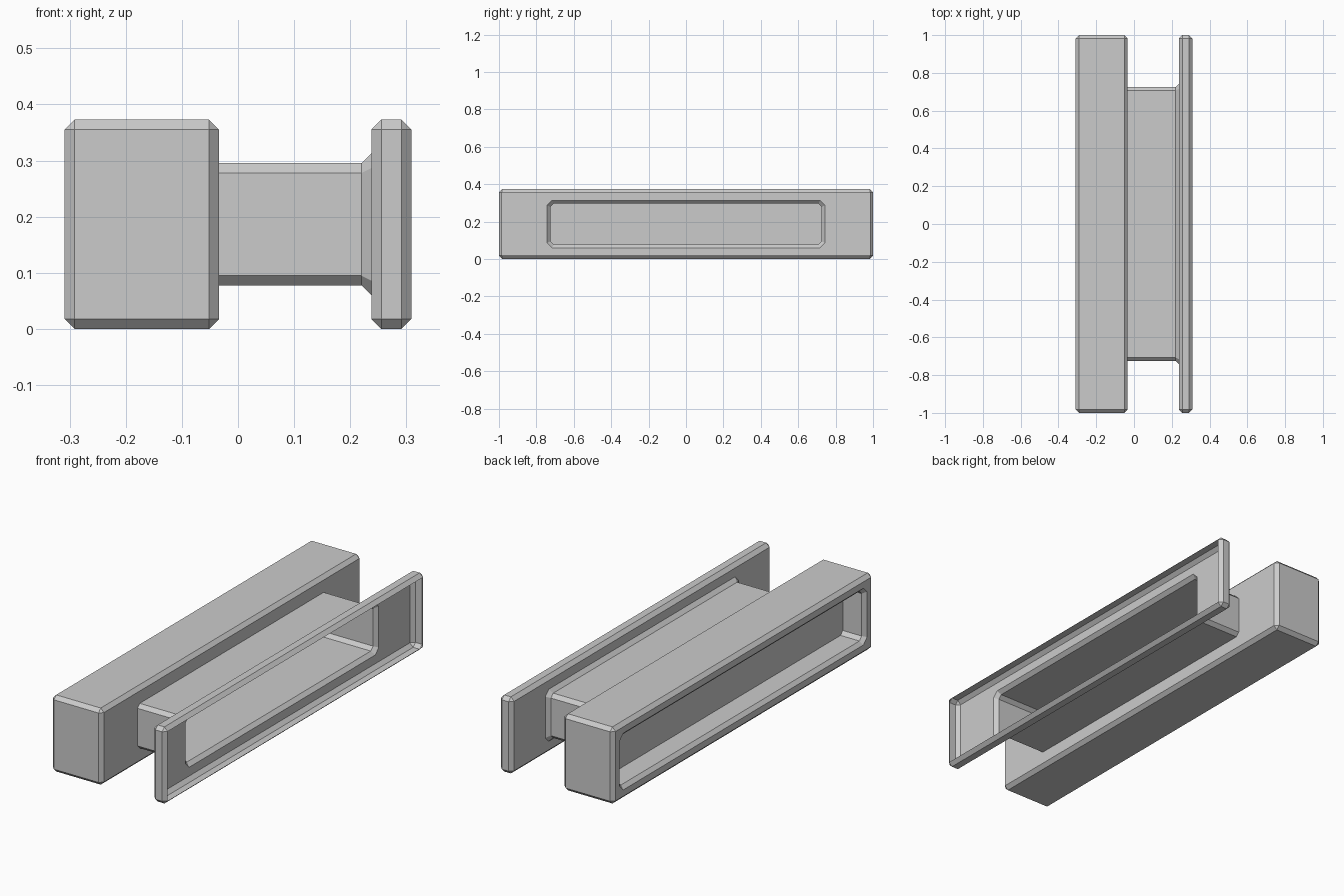
import bpy, bmesh

if "Cube" in bpy.data.objects:
    bpy.data.objects.remove(bpy.data.objects["Cube"])

ZC = 0.1865          # shared centre height
B = 0.0175           # bevel width


def ring(bm, x, hy, hz, c):
    """Rectangle with chamfered corners in the plane x = const."""
    pts = [(hy, hz - c), (hy - c, hz), (c - hy, hz), (-hy, hz - c),
           (-hy, c - hz), (c - hy, -hz), (hy - c, -hz), (hy, c - hz)]
    return [bm.verts.new((x, y, ZC + z)) for y, z in pts]


def loft(name, sections, cap_start=False, cap_end=False):
    """Skin a run of sections; zero-chamfer sections collapse to plain rectangles."""
    bm = bmesh.new()
    rings = [ring(bm, *s) for s in sections]
    for a, b in zip(rings, rings[1:]):
        for i in range(8):
            j = (i + 1) % 8
            bm.faces.new((a[i], a[j], b[j], b[i]))
    if cap_start:
        bm.faces.new(rings[0][::-1])
    if cap_end:
        bm.faces.new(rings[-1])
    bmesh.ops.remove_doubles(bm, verts=bm.verts, dist=1e-5)
    bmesh.ops.recalc_face_normals(bm, faces=bm.faces)
    me = bpy.data.meshes.new(name)
    bm.to_mesh(me)
    bm.free()
    ob = bpy.data.objects.new(name, me)
    bpy.context.collection.objects.link(ob)
    return ob


HY, HZ = 1.0, 0.1865          # outer half sizes of block and flange
NY, NZ = 0.725, 0.109         # neck half sizes

# Thick block with a shallow pocket in its outer face
loft("block", [
    (-0.19, 0.935, 0.121, B),
    (-0.292, 0.935, 0.121, B),
    (-0.309, 0.952, 0.138, 0.028),
    (-0.309, HY - B, HZ - B, 0),
    (-0.309 + B, HY, HZ, B),
    (-0.034 - B, HY, HZ, B),
    (-0.034, HY - B, HZ - B, 0),
], cap_start=True, cap_end=True)

# Hollow neck flaring out where it meets the flange
loft("neck", [
    (-0.034, NY, NZ, B),
    (0.22, NY, NZ, B),
    (0.238, NY + B, NZ + B, 0.026),
])

# Thin tray-like flange, open on its outer side
loft("flange", [
    (0.238, NY + B, NZ + B, 0.026),
    (0.238, HY - B, HZ - B, 0),
    (0.238 + B, HY, HZ, B),
    (0.309 - B, HY, HZ, B),
    (0.309, HY - B, HZ - B, 0),
])
